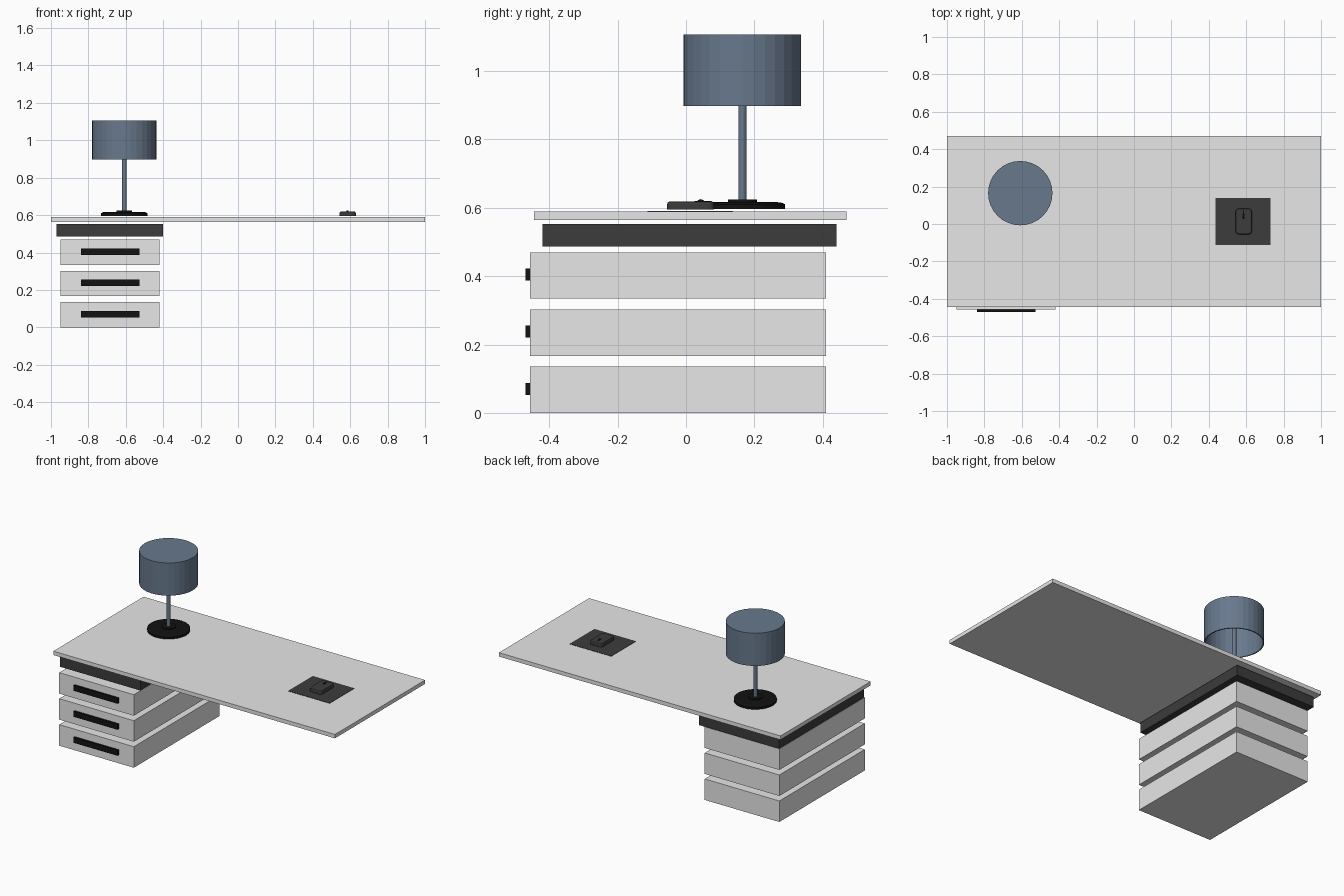
import bpy, bmesh, math
from mathutils import Matrix

cube = bpy.data.objects.get("Cube")
if cube:
    bpy.data.objects.remove(cube, do_unlink=True)


def material(name, r, g, b):
    m = bpy.data.materials.new(name)
    m.use_nodes = True
    m.diffuse_color = (r, g, b, 1)
    m.node_tree.nodes["Principled BSDF"].inputs["Base Color"].default_value = (r, g, b, 1)
    return m


LIGHT = material("light grey", 0.8, 0.8, 0.8)
DARK = material("charcoal", 0.045, 0.045, 0.045)
BLACK = material("black", 0.006, 0.006, 0.006)
BLUE = material("slate blue", 0.138, 0.19, 0.265)


def finish(name, bm, mat):
    bmesh.ops.recalc_face_normals(bm, faces=bm.faces)
    mesh = bpy.data.meshes.new(name)
    bm.to_mesh(mesh)
    bm.free()
    mesh.materials.append(mat)
    ob = bpy.data.objects.new(name, mesh)
    bpy.context.collection.objects.link(ob)
    return ob


def box(name, x, y, z, mat):
    """Box from (min, max) pairs along each axis."""
    bm = bmesh.new()
    bmesh.ops.create_cube(bm, size=1)
    for v in bm.verts:
        v.co = [lo + (c + 0.5) * (hi - lo) for c, (lo, hi) in zip(v.co, (x, y, z))]
    return finish(name, bm, mat)


def lathe(name, profile, centre, mat, sides=32):
    """Spin a (radius, height) profile around a vertical axis."""
    bm = bmesh.new()
    verts = [bm.verts.new((r, 0, z)) for r, z in profile]
    edges = [bm.edges.new(pair) for pair in zip(verts, verts[1:])]
    bmesh.ops.spin(bm, geom=verts + edges, axis=(0, 0, 1), cent=(0, 0, 0),
                   steps=sides, angle=math.tau)
    bmesh.ops.remove_doubles(bm, verts=bm.verts, dist=1e-5)
    bmesh.ops.translate(bm, verts=bm.verts, vec=(*centre, 0))
    return finish(name, bm, mat)


# Desk top and the dark slab under it
box("desk_top", (-1, 1), (-0.445, 0.47), (0.564, 0.589), LIGHT)
box("pedestal_top", (-0.97, -0.40), (-0.42, 0.44), (0.487, 0.552), DARK)

# Three floating drawers with bar handles
for i, place in enumerate(("bottom", "middle", "top")):
    z = i * 0.167
    box(place + "_drawer", (-0.95, -0.42), (-0.457, 0.41), (z, z + 0.135), LIGHT)
    box(place + "_handle", (-0.84, -0.527), (-0.47, -0.457), (z + 0.053, z + 0.088), BLACK)

# Table lamp: stepped base, stem and open-bottomed shade
LAMP = (-0.608, 0.165)
lathe("lamp_base", [(0, 0.596), (0.125, 0.596), (0.125, 0.61), (0.112, 0.616),
                    (0.042, 0.617), (0.042, 0.624), (0, 0.624)], LAMP, BLACK)
lathe("lamp_stem", [(0, 0.62), (0.012, 0.62), (0.012, 1.1), (0, 1.1)], LAMP, BLUE)
lathe("lamp_shade", [(0, 1.107), (0.172, 1.107), (0.172, 0.897), (0.165, 0.897),
                     (0.165, 1.1), (0, 1.1)], LAMP, BLUE)

# Mouse mat
box("mouse_mat", (0.435, 0.73), (-0.113, 0.138), (0.587, 0.591), DARK)

# Mouse body: rounded outline, lower towards both ends
mouse = box("mouse_body", (0.543, 0.63), (-0.055, 0.082), (0.595, 0.619), DARK)
bm = bmesh.new()
bm.from_mesh(mouse.data)
upright = [e for e in bm.edges if abs(e.verts[0].co.z - e.verts[1].co.z) > 0.01]
bmesh.ops.bevel(bm, geom=upright, offset=0.016, segments=3, profile=0.5, affect='EDGES')
rim = [e for e in bm.edges if all(v.co.z > 0.618 for v in e.verts)]
bmesh.ops.bevel(bm, geom=rim, offset=0.008, segments=2, profile=0.5, affect='EDGES')
bm.to_mesh(mouse.data)
bm.free()

# Scroll wheel
bm = bmesh.new()
turn = Matrix.Translation((0.585, 0.043, 0.613)) @ Matrix.Rotation(math.pi / 2, 4, 'Y')
bmesh.ops.create_cone(bm, cap_ends=True, segments=16, radius1=0.012, radius2=0.012,
                      depth=0.009, matrix=turn)
finish("mouse_wheel", bm, BLACK)

# Groove between the mouse buttons
box("mouse_button_groove", (0.583, 0.587), (0.025, 0.074), (0.615, 0.6195), BLACK)
